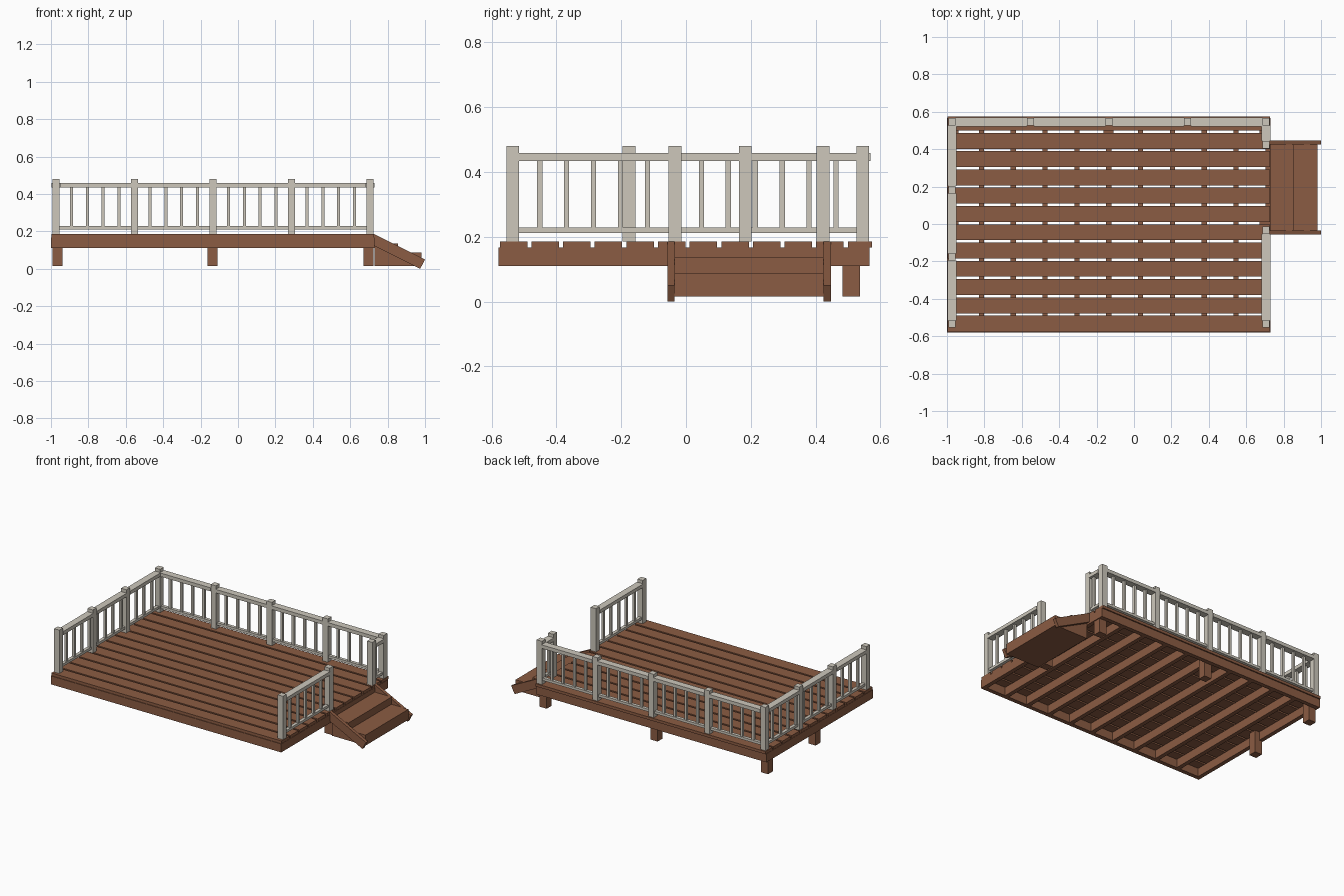
import bpy, bmesh

cube = bpy.data.objects.get("Cube")
if cube:
    bpy.data.objects.remove(cube, do_unlink=True)


def material(name, rgb):
    m = bpy.data.materials.new(name)
    m.use_nodes = True
    m.diffuse_color = (*rgb, 1)
    m.node_tree.nodes["Principled BSDF"].inputs["Base Color"].default_value = (*rgb, 1)
    return m


BROWN = material("brown wood", (0.26, 0.107, 0.056))
CREAM = material("pale railing", (0.61, 0.575, 0.50))


def finish(name, bm, mat):
    bmesh.ops.recalc_face_normals(bm, faces=bm.faces)
    mesh = bpy.data.meshes.new(name)
    bm.to_mesh(mesh)
    bm.free()
    mesh.materials.append(mat)
    obj = bpy.data.objects.new(name, mesh)
    bpy.context.collection.objects.link(obj)
    return obj


def box(name, xs, ys, zs, mat):
    bm = bmesh.new()
    bmesh.ops.create_cube(bm, size=1)
    for v in bm.verts:
        for i, (lo, hi) in enumerate((xs, ys, zs)):
            v.co[i] = lo if v.co[i] < 0 else hi
    return finish(name, bm, mat)


def extrude_xz(name, profile, y0, y1, mat):
    bm = bmesh.new()
    face = bm.faces.new([bm.verts.new((x, y0, z)) for x, z in profile])
    new = bmesh.ops.extrude_face_region(bm, geom=[face])["geom"]
    bmesh.ops.translate(bm, vec=(0, y1 - y0, 0),
                        verts=[v for v in new if isinstance(v, bmesh.types.BMVert)])
    return finish(name, bm, mat)


def around(c, half):
    return (c - half, c + half)


LEFT, RIGHT, FRONT, BACK = -0.973, 0.706, -0.535, 0.546
FLOOR, BOARD, BASE = 0.186, 0.167, 0.11

# Deck boards running side to side
for i in range(12):
    y = -0.575 + i * 0.0977
    box("deck_board", (-0.998, 0.728), (y, min(y + 0.085, 0.574)), (BOARD, FLOOR), BROWN)

# Joists and rim boards
for i in range(11):
    x = -0.986 + i * 0.1702
    box("joist", around(x, 0.014), (-0.56, 0.55), (BASE, BOARD), BROWN)
for y in (-0.565, 0.552):
    box("rim_board", (-1, 0.73), around(y, 0.014), (BASE, BOARD), BROWN)

# Legs
for x, y in ((-0.965, 0.51), (-0.136, 0.51), (0.697, 0.51), (-0.965, 0), (0.697, 0)):
    box("leg", around(x, 0.027), around(y, 0.027), (0.016, BOARD), BROWN)


# Railing: posts, rails between them and evenly spaced balusters
def railing(axis, fixed, posts, balusters):
    def part(name, along, half, zs):
        across = around(fixed, half)
        xs, ys = (along, across) if axis == "x" else (across, along)
        box(name, xs, ys, zs, CREAM)

    for p in posts:
        part("railing_post", around(p, 0.0195), 0.0195, (FLOOR, 0.48))
    for a, b in zip(posts, posts[1:]):
        part("top_rail", (a + 0.0195, b - 0.0195), 0.0235, (0.434, 0.458))
        part("bottom_rail", (a + 0.0195, b - 0.0195), 0.011, (0.211, 0.228))
    for c in balusters:
        if posts[0] < c < posts[-1] and all(abs(c - p) > 0.015 for p in posts):
            part("baluster", around(c, 0.008), 0.008, (0.228, 0.434))


side = [FRONT + 0.0832 * i for i in range(1, 13)]
back = [LEFT + (RIGHT - LEFT) / 20 * i for i in range(1, 20)]
railing("x", BACK, [LEFT + (RIGHT - LEFT) / 4 * i for i in range(5)], back)
railing("y", LEFT, [FRONT, -0.176, 0.183, BACK], side)
railing("y", RIGHT, [FRONT, -0.034, ], side)
railing("y", RIGHT, [0.423, BACK], side)

# Steps with a sloping stringer board at each side
steps = [(0.73, 0.016), (0.982, 0.016), (0.982, 0.087), (0.855, 0.087),
         (0.855, 0.136), (0.73, 0.136)]
extrude_xz("steps", steps, -0.035, 0.425, BROWN)
stringer = [(0.728, FLOOR), (1.0, 0.05), (0.974, 0), (0.728, 0.123)]
for y in (-0.046, 0.436):
    extrude_xz("stringer", stringer, y - 0.011, y + 0.011, BROWN)
